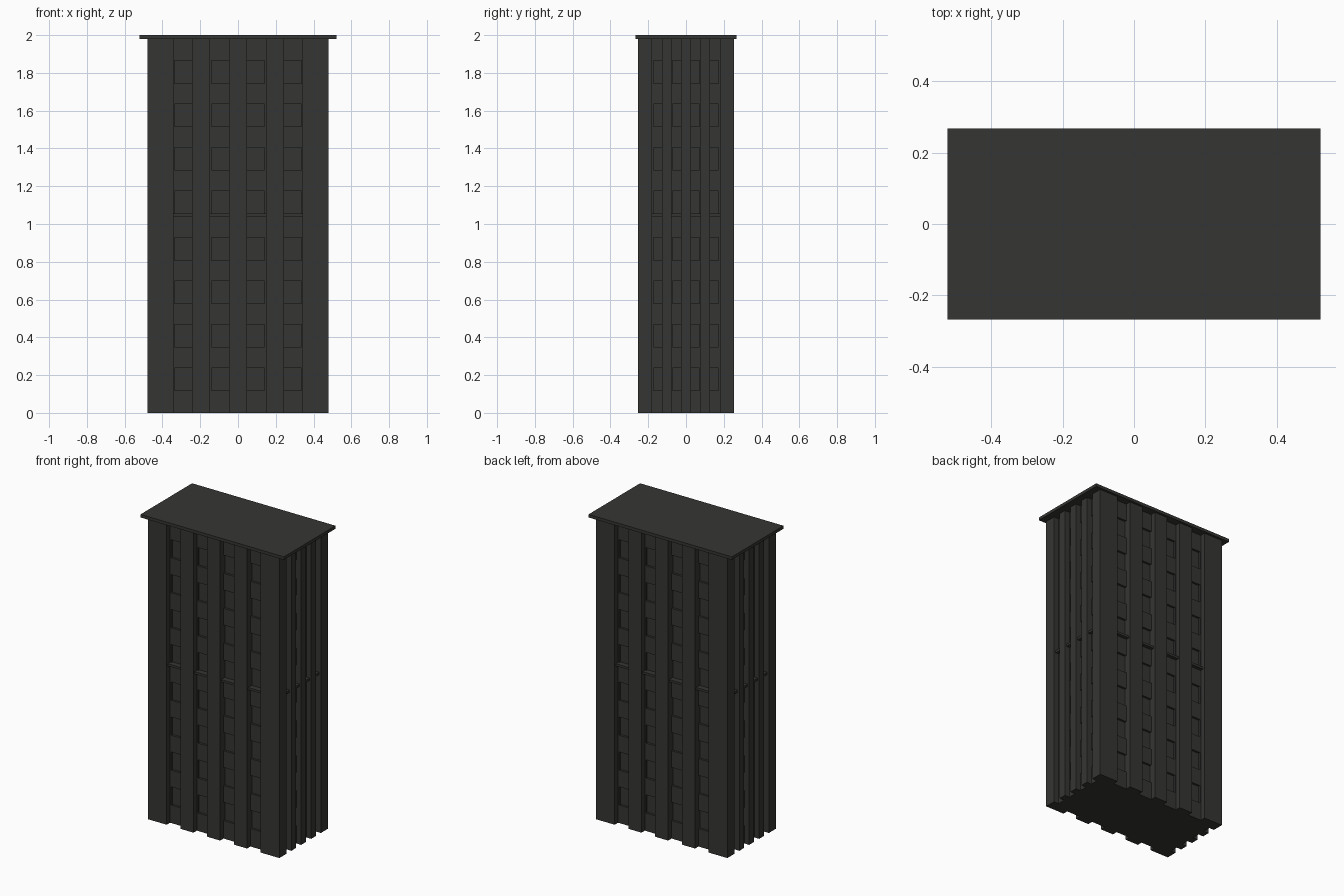
import bpy, bmesh

if "Cube" in bpy.data.objects:
    bpy.data.objects.remove(bpy.data.objects["Cube"])

HX, HY, TOP = 0.478, 0.253, 1.98      # tower half sizes and wall height
GROOVE, RECESS = 0.035, 0.014         # depth of wall strips and of windows
JAMB = 0.007                          # narrow jamb on the outer window edge
FRONT = [(-0.342, -0.243), (-0.147, -0.047), (0.047, 0.147), (0.243, 0.342)]
SIDE = [(-0.179, -0.128), (-0.078, -0.026), (0.026, 0.078), (0.128, 0.179)]
WINDOWS = [(b + 0.23 * i, b + 0.23 * i + 0.12) for b in (0.118, 1.055) for i in range(4)]
WINDOWS = [(a, min(b, 1.868)) for a, b in WINDOWS]

mat = bpy.data.materials.new("dark_concrete")
mat.diffuse_color = (0.036, 0.036, 0.034, 1)
mat.use_nodes = True
mat.node_tree.nodes["Principled BSDF"].inputs["Base Color"].default_value = mat.diffuse_color


def make(name, boxes):
    """One object from a list of (x0, x1, y0, y1, z0, z1) boxes."""
    bm = bmesh.new()
    for x0, x1, y0, y1, z0, z1 in boxes:
        for v in bmesh.ops.create_cube(bm, size=1)["verts"]:
            v.co.x = x0 if v.co.x < 0 else x1
            v.co.y = y0 if v.co.y < 0 else y1
            v.co.z = z0 if v.co.z < 0 else z1
    me = bpy.data.meshes.new(name)
    bm.to_mesh(me)
    bm.free()
    me.materials.append(mat)
    ob = bpy.data.objects.new(name, me)
    bpy.context.collection.objects.link(ob)
    return ob


def wall_box(face, s, u0, u1, d0, d1, z0, z1):
    """Box on a wall: u runs along it, d is depth inward from its outer face."""
    h = HY if face == "front" else HX
    a, b = sorted((s * (h - d0), s * (h - d1)))
    return (u0, u1, a, b, z0, z1) if face == "front" else (a, b, u0, u1, z0, z1)


# Core, whose faces are the window panes
deep = GROOVE + RECESS
make("core", [(-HX + deep, HX - deep, -HY + deep, HY - deep, 0, TOP)])

# Corner columns
cx, cy = FRONT[-1][1], SIDE[-1][1]
make("corner_columns", [(*sorted((sx * cx, sx * HX)), *sorted((sy * cy, sy * HY)), 0, TOP)
                        for sx in (-1, 1) for sy in (-1, 1)])

# Piers, spandrels, jambs and mid ledges on all four walls
piers, panels, ledges = [], [], []
for face, strips in (("front", FRONT), ("side", SIDE)):
    for s in (-1, 1):
        for left, right in zip(strips, strips[1:]):
            piers.append(wall_box(face, s, left[1], right[0], 0, deep, 0, TOP))
        for u0, u1 in strips:
            levels = [0] + [z for w in WINDOWS for z in w] + [TOP]
            for z0, z1 in zip(levels[::2], levels[1::2]):
                panels.append(wall_box(face, s, u0, u1, GROOVE, deep, z0, z1))
            j0, j1 = (u0, u0 + JAMB) if u0 < 0 else (u1 - JAMB, u1)
            for z0, z1 in WINDOWS:
                panels.append(wall_box(face, s, j0, j1, GROOVE, deep, z0, z1))
            ledges.append(wall_box(face, s, u0, u1, 0.012, deep, 1.04, 1.055))
make("piers", piers)
make("spandrels", panels)
make("mid_ledges", ledges)

# Overhanging flat roof
make("roof_slab", [(-0.522, 0.522, -0.268, 0.268, TOP, 2.0)])
